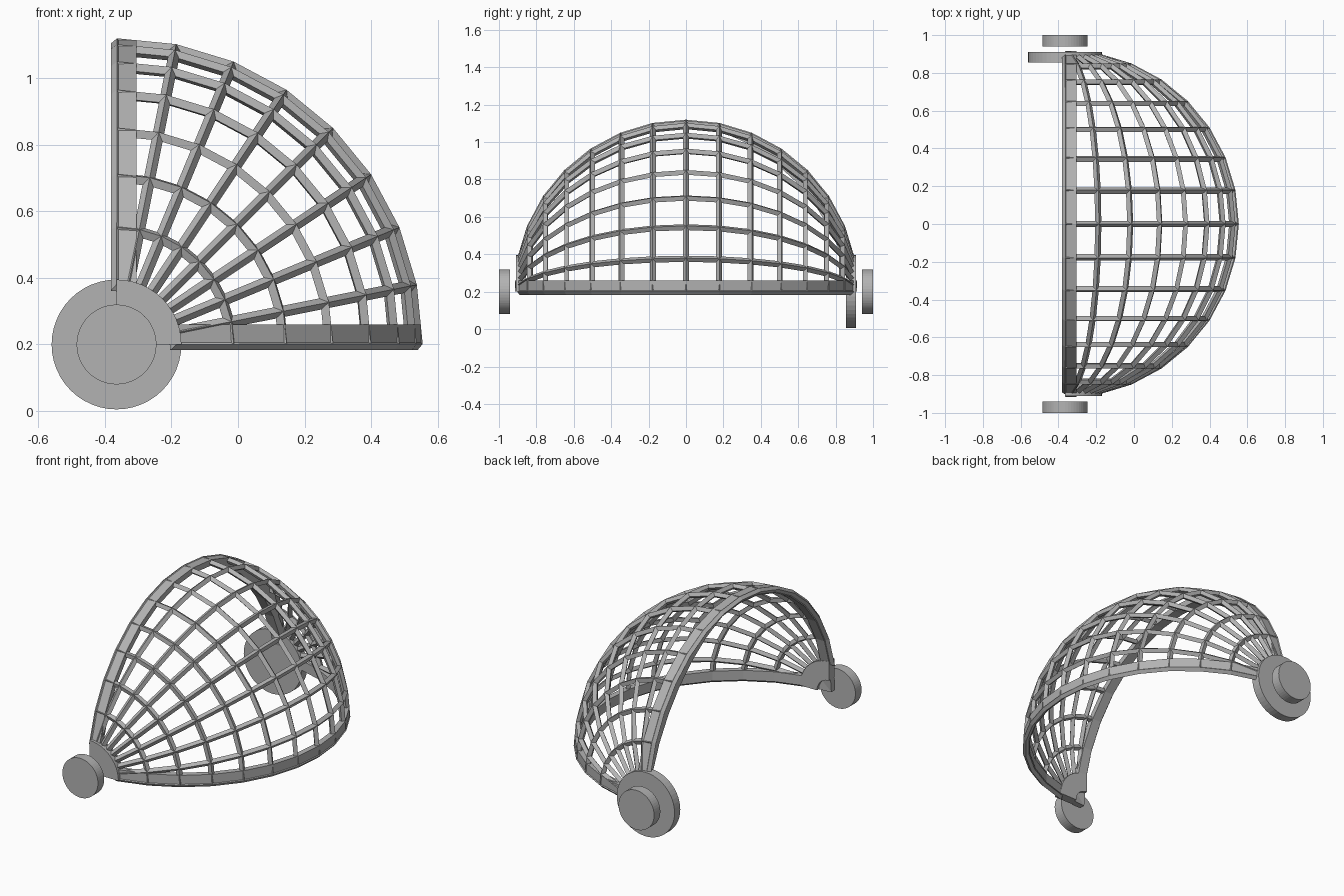
import bpy, bmesh, math
from mathutils import Vector

if "Cube" in bpy.data.objects:
    bpy.data.objects.remove(bpy.data.objects["Cube"])

CX, CZ = -0.365, 0.2          # hinge axis runs along y through this point
R, STEP = 0.903, math.radians(11.25)

grey = bpy.data.materials.new("plain grey")
grey.diffuse_color = (0.45, 0.45, 0.45, 1)
grey.use_nodes = True
grey.node_tree.nodes["Principled BSDF"].inputs["Base Color"].default_value = grey.diffuse_color


def make(name, bm):
    bmesh.ops.recalc_face_normals(bm, faces=bm.faces)
    me = bpy.data.meshes.new(name)
    bm.to_mesh(me)
    bm.free()
    me.materials.append(grey)
    ob = bpy.data.objects.new(name, me)
    bpy.context.collection.objects.link(ob)
    ob.location = (CX, 0, CZ)
    return ob


def extrude_strip(name, outer, inner, offset):
    """Solid band between two matching point rows, extruded by offset."""
    bm = bmesh.new()
    o = [bm.verts.new(p) for p in outer]
    i = [bm.verts.new(p) for p in inner]
    faces = [bm.faces.new((o[k], o[k + 1], i[k + 1], i[k])) for k in range(len(o) - 1)]
    ext = bmesh.ops.extrude_face_region(bm, geom=faces, use_keep_orig=True)
    for v in ext["geom"]:
        if isinstance(v, bmesh.types.BMVert):
            v.co += Vector(offset)
    return make(name, bm)


def disc(name, radius, y0, y1, sides=48):
    bm = bmesh.new()
    ring = [bm.verts.new((radius * math.cos(2 * math.pi * k / sides), y0,
                          radius * math.sin(2 * math.pi * k / sides))) for k in range(sides)]
    face = bm.faces.new(ring)
    ext = bmesh.ops.extrude_face_region(bm, geom=[face], use_keep_orig=True)
    for v in ext["geom"]:
        if isinstance(v, bmesh.types.BMVert):
            v.co.y += y1 - y0
    return make(name, bm)


# Quarter-sphere cage: lattice of struts
bm = bmesh.new()
grid = [[bm.verts.new((R * math.sin(i * STEP) * math.cos(j * STEP),
                       -R * math.cos(i * STEP),
                       R * math.sin(i * STEP) * math.sin(j * STEP)))
         for j in range(9)] for i in range(1, 16)]
for a, b in zip(grid, grid[1:]):
    for j in range(8):
        bm.faces.new((a[j], b[j], b[j + 1], a[j + 1]))
cage = make("cage", bm)
wire = cage.modifiers.new("struts", "WIREFRAME")
wire.thickness = 0.034
wire.use_even_offset = True
wire.use_boundary = True

# Rim bands along the two open edges of the cage
angles = [k * STEP for k in range(17)]


def arch(radius, upright):
    pts = []
    for k, a in enumerate(angles):
        r = radius(k)
        s, y = r * math.sin(a), -r * math.cos(a)
        pts.append((0, y, s) if upright else (s, y, 0))
    return pts


def thick_side(k):            # upright rim is deeper on its +y side
    return 0.88 - (0.05 * math.sin(math.pi * (k - 9) / 7) if 9 < k < 16 else 0)


extrude_strip("upright_rim", arch(lambda k: 0.915, True), arch(thick_side, True), (0.06, 0, 0))
extrude_strip("lower_rim", arch(lambda k: 0.915, False), arch(lambda k: 0.88, False), (0, 0, 0.06))

# Hinge plates: quarter ring on the front end, full disc on the back end
quarter = [k * math.pi / 24 for k in range(13)]
rows = [[(r * math.cos(a), -0.91, r * math.sin(a)) for a in quarter] for r in (0.195, 0.08)]
extrude_strip("quarter_hinge_plate", rows[0], rows[1], (0, 0.055, 0))
disc("hinge_disc", 0.195, 0.855, 0.91)

# Outer knobs at both ends
disc("front_knob", 0.12, -1.0, -0.94)
disc("back_knob", 0.12, 0.94, 1.0)
